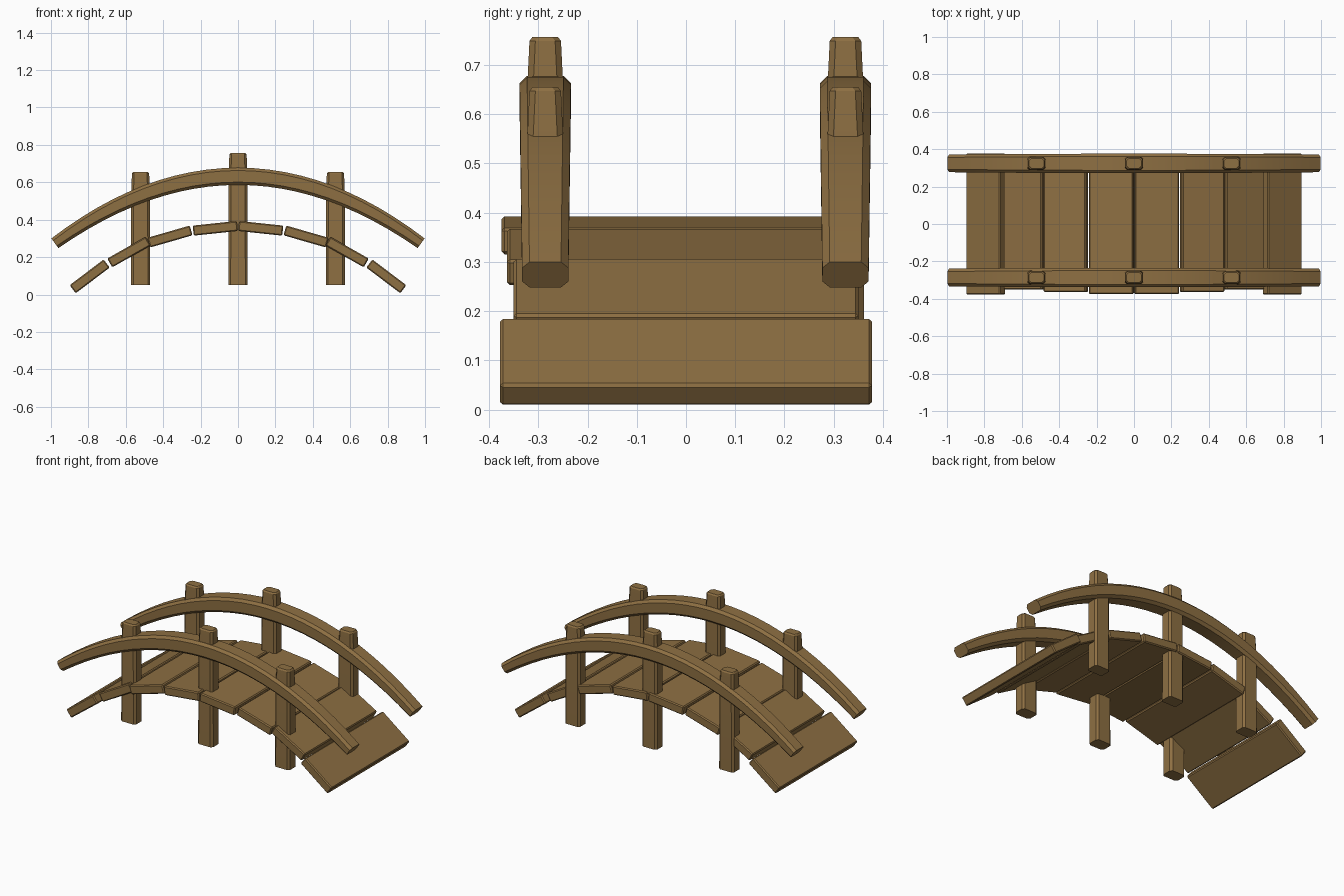
import bpy, bmesh, math
from mathutils import Vector, Matrix

if "Cube" in bpy.data.objects:
    bpy.data.objects.remove(bpy.data.objects["Cube"])

wood = bpy.data.materials.new("wood")
wood.diffuse_color = (0.27, 0.16, 0.055, 1)
wood.use_nodes = True
wood.node_tree.nodes["Principled BSDF"].inputs["Base Color"].default_value = wood.diffuse_color


def finish(bm, name):
    bmesh.ops.recalc_face_normals(bm, faces=bm.faces)
    me = bpy.data.meshes.new(name)
    bm.to_mesh(me)
    bm.free()
    ob = bpy.data.objects.new(name, me)
    bpy.context.collection.objects.link(ob)
    me.materials.append(wood)
    bpy.ops.object.select_all(action='DESELECT')
    ob.select_set(True)
    bpy.context.view_layer.objects.active = ob
    bpy.ops.object.shade_smooth_by_angle(angle=math.radians(25))
    return ob


def octagon(hw, hh, c):
    """Rectangle outline with cut corners."""
    return [(hw, -hh + c), (hw, hh - c), (hw - c, hh), (-hw + c, hh),
            (-hw, hh - c), (-hw, -hh + c), (-hw + c, -hh), (hw - c, -hh)]


def loft(name, rings):
    """Skin a list of closed rings and cap both ends."""
    bm = bmesh.new()
    vs = [[bm.verts.new(p) for p in r] for r in rings]
    n = len(vs[0])
    for a, b in zip(vs, vs[1:]):
        for i in range(n):
            j = (i + 1) % n
            bm.faces.new((a[i], a[j], b[j], b[i]))
    bm.faces.new(vs[0])
    bm.faces.new(vs[-1])
    return finish(bm, name)


# Deck planks: x, z, tilt in degrees, length, y min, y max
planks = [(0.793, 0.097, 37, 0.228, -0.378, 0.378),
          (0.583, 0.227, 29.5, 0.236, -0.350, 0.350),
          (0.364, 0.310, 16, 0.236, -0.364, 0.363),
          (0.121, 0.354, 6, 0.238, -0.375, 0.370)]
for side, label in ((-1, "left"), (1, "right")):
    for k, (x, z, tilt, length, y0, y1) in enumerate(planks):
        bm = bmesh.new()
        bmesh.ops.create_cube(bm, size=1)
        bmesh.ops.scale(bm, vec=(length, y1 - y0, 0.054), verts=bm.verts)
        bmesh.ops.bevel(bm, geom=bm.edges[:], offset=0.006, segments=1,
                        affect='EDGES')
        m = (Matrix.Translation((side * x, (y0 + y1) / 2, z))
             @ Matrix.Rotation(side * math.radians(tilt), 4, 'Y'))
        bm.transform(m)
        finish(bm, f"plank_{label}_{k + 1}")

# Posts and handrails on each side
for y, label in ((-0.286, "front"), (0.324, "back")):
    for x, top, tag in ((-0.521, 0.655, "left"), (0, 0.757, "middle"),
                        (0.521, 0.655, "right")):
        rings = []
        for z, hx, hy in ((0.05, 0.051, 0.038), (top - 0.11, 0.050, 0.037),
                          (top - 0.008, 0.046, 0.032), (top, 0.040, 0.026)):
            rings.append([(x + a, y + b, z) for a, b in octagon(hx, hy, 0.012)])
        loft(f"post_{label}_{tag}", rings)

    # Arched handrail, thinner toward its ends
    rings, n = [], 24
    for i in range(n + 1):
        t = -1 + 2 * i / n
        c = Vector((0.979 * t, y, 0.632 - 0.358 * t * t))
        tangent = Vector((0.979, 0, -0.716 * t)).normalized()
        up = Vector((-tangent.z, 0, tangent.x))
        hw = 0.052 - 0.005 * t * t
        hh = 0.046 - 0.014 * t * t
        rings.append([c + Vector((0, a, 0)) + up * b
                      for a, b in octagon(hw, hh, 0.015)])
    loft(f"handrail_{label}", rings)
